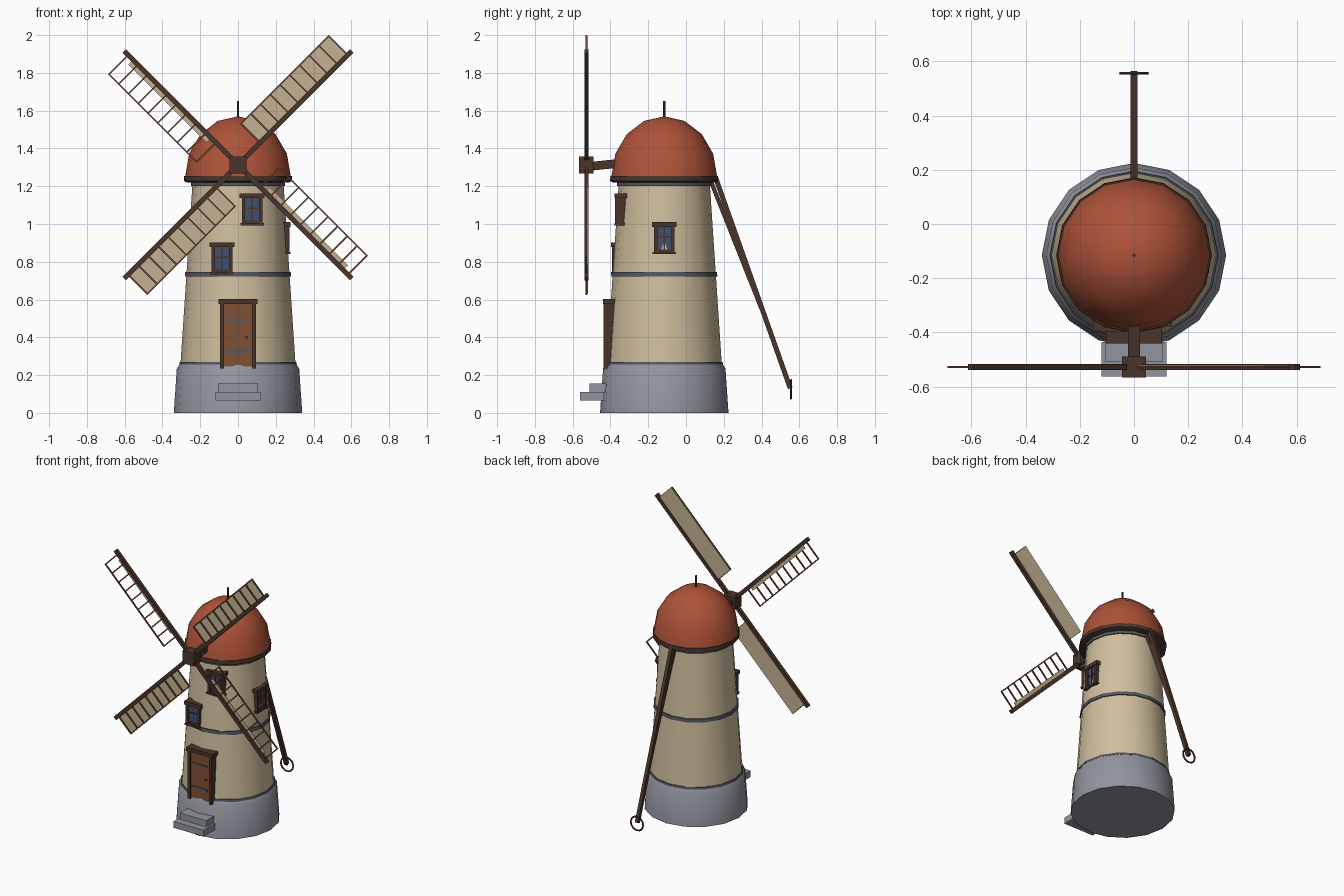
import bpy, bmesh, math
from mathutils import Vector, Matrix

if "Cube" in bpy.data.objects:
    bpy.data.objects.remove(bpy.data.objects["Cube"])

CY = -0.115          # tower axis
HUB = Vector((0, -0.527, 1.313))


def mat(name, rgb):
    m = bpy.data.materials.new(name)
    m.diffuse_color = (*rgb, 1)
    m.use_nodes = True
    m.node_tree.nodes["Principled BSDF"].inputs["Base Color"].default_value = m.diffuse_color
    return m


PLASTER = mat("cream plaster", (0.63, 0.52, 0.34))
STONE = mat("grey stone", (0.29, 0.30, 0.35))
BAND = mat("dark slate", (0.085, 0.095, 0.12))
ROOF = mat("red roof", (0.42, 0.085, 0.04))
WOOD = mat("dark wood", (0.07, 0.035, 0.024))
LATH = mat("lath wood", (0.15, 0.06, 0.035))
DOOR = mat("door wood", (0.22, 0.08, 0.035))
CLOTH = mat("sail cloth", (0.55, 0.45, 0.29))
GLASS = mat("blue glass", (0.05, 0.08, 0.16))


def finish(name, bm, material, smooth=False):
    bmesh.ops.recalc_face_normals(bm, faces=bm.faces)
    me = bpy.data.meshes.new(name)
    bm.to_mesh(me)
    bm.free()
    ob = bpy.data.objects.new(name, me)
    bpy.context.collection.objects.link(ob)
    me.materials.append(material)
    if smooth:
        bpy.ops.object.select_all(action='DESELECT')
        ob.select_set(True)
        bpy.context.view_layer.objects.active = ob
        bpy.ops.object.shade_smooth_by_angle(angle=math.radians(35))
    return ob


def boxes(name, material, specs, matrix=Matrix()):
    """One object made of boxes given as (x0, x1, y0, y1, z0, z1)."""
    bm = bmesh.new()
    for x0, x1, y0, y1, z0, z1 in specs:
        t = Matrix.Translation(((x0 + x1) / 2, (y0 + y1) / 2, (z0 + z1) / 2))
        s = Matrix.Diagonal((x1 - x0, y1 - y0, z1 - z0, 1))
        bmesh.ops.create_cube(bm, size=1, matrix=matrix @ t @ s)
    return finish(name, bm, material)


def lathe(name, material, profile, sides=16):
    """Closed solid turned round the tower axis from (radius, z) points."""
    bm = bmesh.new()
    rings = []
    for r, z in profile:
        if r == 0:
            rings.append([bm.verts.new((0, CY, z))])
        else:
            a = [2 * math.pi * i / sides for i in range(sides)]
            rings.append([bm.verts.new((r * math.cos(t), CY + r * math.sin(t), z)) for t in a])
    for lo, hi in zip(rings, rings[1:]):
        for i in range(sides):
            j = (i + 1) % sides
            bm.faces.new((lo[i], lo[j], hi[0]) if len(hi) == 1 else (lo[i], lo[j], hi[j], hi[i]))
    bm.faces.new(rings[0])
    if len(rings[-1]) > 1:
        bm.faces.new(rings[-1])
    return finish(name, bm, material, True)


def beam(name, material, a, b, w, d):
    """Square bar from point a to point b."""
    a, b = Vector(a), Vector(b)
    v = b - a
    m = Matrix.Translation(a) @ v.to_track_quat('Z', 'X').to_matrix().to_4x4()
    return boxes(name, material, [(-w / 2, w / 2, -d / 2, d / 2, 0, v.length)], m)


# Tower body
lathe("stone_base", STONE, [(0.34, 0), (0.324, 0.235), (0.306, 0.262)])
lathe("base_band", BAND, [(0.312, 0.255), (0.309, 0.27)])
lathe("tower_wall", PLASTER, [(0.305, 0.25), (0.241, 1.215)])
lathe("middle_band", BAND, [(0.281, 0.722), (0.279, 0.746)])
lathe("top_band", BAND, [(0.25, 1.2), (0.25, 1.225)])
lathe("roof_eave", WOOD, [(0.272, 1.22), (0.287, 1.228), (0.285, 1.255)])
dome = [(0.28 * math.cos(math.radians(a)), 1.25 + 0.32 * math.sin(math.radians(a)))
        for a in (0, 22.5, 45, 67.5)]
lathe("roof_dome", ROOF, dome + [(0, 1.57)])
lathe("roof_pin", WOOD, [(0.006, 1.55), (0.006, 1.65)], 8)

# Steps
boxes("steps", STONE, [(-0.12, 0.12, -0.562, -0.435, 0.065, 0.11),
                       (-0.105, 0.105, -0.51, -0.42, 0.11, 0.155)])

# Door
boxes("door_leaf", DOOR, [(-0.077, 0.077, -0.425, -0.38, 0.245, 0.58)])
boxes("door_frame", WOOD, [(-0.094, -0.075, -0.436, -0.36, 0.235, 0.58),
                           (0.075, 0.094, -0.436, -0.36, 0.235, 0.58),
                           (-0.104, 0.104, -0.44, -0.36, 0.576, 0.602)])
boxes("door_straps", BAND, [(-0.07, 0.06, -0.43, -0.424, z, z + 0.014) for z in (0.318, 0.486)])
boxes("door_handle", BAND, [(0.04, 0.052, -0.436, -0.424, 0.395, 0.407)])


# Windows: local x across, -y outward, z up from the sill
def window(name, pos, turn=0):
    m = Matrix.Translation(pos) @ Matrix.Rotation(turn, 4, 'Z')
    boxes(name + "_glass", GLASS, [(-0.042, 0.042, 0, 0.006, 0.015, 0.148)], m)
    boxes(name + "_frame", WOOD, [
        (-0.055, -0.037, -0.012, 0.05, 0.01, 0.15),
        (0.037, 0.055, -0.012, 0.05, 0.01, 0.15),
        (-0.066, 0.066, -0.016, 0.05, 0.145, 0.17),
        (-0.062, 0.062, -0.016, 0.04, 0, 0.013),
        (-0.04, 0.04, -0.006, 0.006, 0.012, 0.026),
        (-0.004, 0.004, -0.005, 0.003, 0.013, 0.15),
        (-0.04, 0.04, -0.005, 0.003, 0.088, 0.096)], m)


window("upper_window", (0.075, -0.363, 0.992))
window("lower_window", (-0.085, -0.381, 0.733))
window("side_window", (0.261, CY, 0.84), math.pi / 2)

# Hub and axle
boxes("sail_hub", WOOD, [(-0.045, 0.045, -0.566, -0.489, 1.268, 1.358)])
beam("sail_axle", WOOD, (0, -0.5, 1.306), (0, -0.3, 1.327), 0.046, 0.046)

# Four sails: local z runs out along the spar, the lattice lies on -x
U0, U1, W = 0.166, 0.822, 0.143
for i in range(4):
    ang = math.radians(45 + 90 * i)
    m = Matrix.Translation(HUB) @ Matrix.Rotation(ang, 4, 'Y')
    boxes(f"sail_spar_{i}", WOOD, [(-0.013, 0.013, -0.011, 0.011, 0, 0.852)], m)
    rungs = [U0 + (U1 - U0) * k / 9 for k in range(10)]
    lattice = [(-W, 0, -0.005, 0.003, u - 0.004, u + 0.004) for u in rungs]
    lattice.append((-W - 0.004, -W + 0.004, -0.005, 0.003, U0 - 0.004, U1 + 0.004))
    boxes(f"sail_lattice_{i}", LATH, lattice, m)
    full = i % 2 == 0        # spread cloth on one pair, furled on the other
    width = W if full else 0.036
    inset = 0 if full else 0.035
    boxes(f"sail_cloth_{i}", CLOTH, [(-width, -0.01, 0.003, 0.007, U0 + inset, U1 - inset)], m)

# Tail pole, brace and pulling ring
beam("tail_pole", WOOD, (0, 0.155, 1.25), (0, 0.552, 0.13), 0.026, 0.024)
beam("tail_brace", WOOD, (0, 0.13, 1.23), (0, 0.4, 0.55), 0.022, 0.022)
bpy.ops.mesh.primitive_torus_add(major_segments=16, minor_segments=6, major_radius=0.049,
                                 minor_radius=0.006, location=(0, 0.556, 0.125),
                                 rotation=(math.pi / 2, 0, 0))
ring = bpy.context.object
ring.name = "tail_ring"
ring.data.materials.append(WOOD)
bpy.ops.object.shade_smooth_by_angle()
